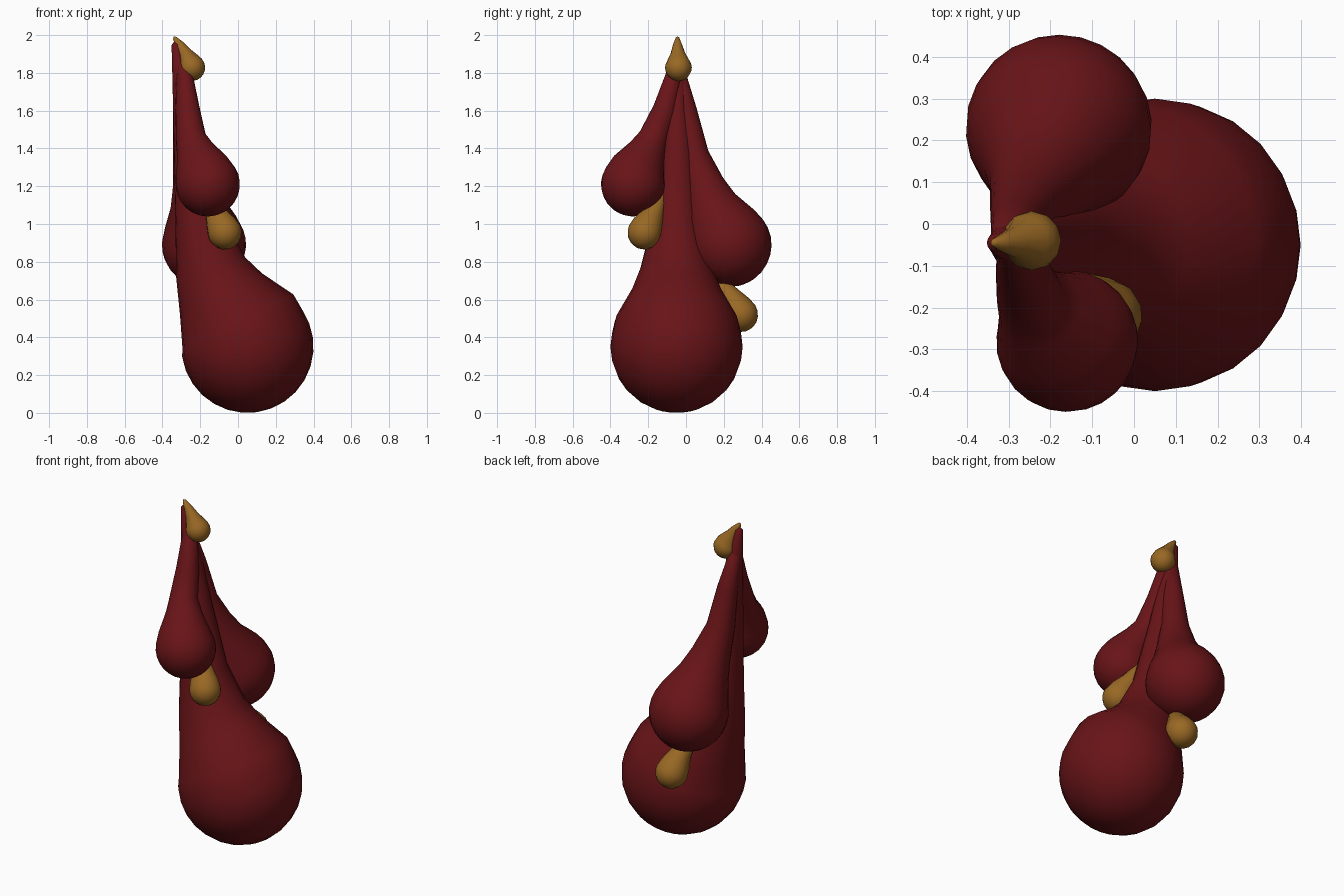
import bpy, bmesh, math
from mathutils import Vector

if "Cube" in bpy.data.objects:
    bpy.data.objects.remove(bpy.data.objects["Cube"])

def material(name, rgb):
    m = bpy.data.materials.new(name)
    m.diffuse_color = (*rgb, 1)
    m.use_nodes = True
    m.node_tree.nodes["Principled BSDF"].inputs["Base Color"].default_value = m.diffuse_color
    return m

RED = material("dark_red", (0.14, 0.007, 0.009))
GOLD = material("amber", (0.32, 0.14, 0.018))

def drop(name, centre, radius, neck, mat, sides=24, caps=7):
    """Hanging drop: a round bulb lofted into a thin neck of (x, y, z, r) stations."""
    c = Vector(centre)
    axis = (Vector(neck[0][:3]) - c).normalized()
    rings = []
    for i in range(1, caps + 2):
        a = -math.pi / 2 + i * (math.pi / 2) / caps
        rings.append((c + axis * radius * math.sin(a), radius * math.cos(a), axis))
    pts = [c] + [Vector(n[:3]) for n in neck]
    for i, n in enumerate(neck):
        nxt = pts[min(i + 2, len(pts) - 1)]
        rings.append((pts[i + 1], n[3], (nxt - pts[i]).normalized()))
    bm = bmesh.new()
    loops = []
    for p, r, t in rings:
        u = Vector((0, 1, 0)).cross(t).normalized()
        v = t.cross(u)
        loops.append([bm.verts.new(p + (u * math.cos(k * math.tau / sides)
                                        + v * math.sin(k * math.tau / sides)) * r)
                      for k in range(sides)])
    low = bm.verts.new(c - axis * radius)
    p, r, t = rings[-1]
    high = bm.verts.new(p + t * r)
    for k in range(sides):
        j = (k + 1) % sides
        for a, b in zip(loops, loops[1:]):
            bm.faces.new((a[k], a[j], b[j], b[k]))
        bm.faces.new((low, loops[0][j], loops[0][k]))
        bm.faces.new((high, loops[-1][k], loops[-1][j]))
    bmesh.ops.recalc_face_normals(bm, faces=bm.faces)
    for f in bm.faces:
        f.smooth = True
    me = bpy.data.meshes.new(name)
    bm.to_mesh(me)
    bm.free()
    me.materials.append(mat)
    ob = bpy.data.objects.new(name, me)
    bpy.context.collection.objects.link(ob)

# three red drops sharing one top
drop("large_drop", (0.05, -0.05, 0.35), 0.35,
     [(0.0, -0.05, 0.48, 0.328), (-0.09, -0.05, 0.63, 0.243), (-0.145, -0.05, 0.77, 0.19),
      (-0.20, -0.05, 1.0, 0.133), (-0.255, -0.048, 1.4, 0.085), (-0.30, -0.045, 1.75, 0.047),
      (-0.33, -0.045, 1.95, 0.022)], RED)
drop("back_drop", (-0.18, 0.23, 0.89), 0.223,
     [(-0.195, 0.185, 0.99, 0.197), (-0.215, 0.13, 1.1, 0.145), (-0.235, 0.09, 1.21, 0.112),
      (-0.265, 0.04, 1.37, 0.08), (-0.285, 0.0, 1.6, 0.058), (-0.31, -0.035, 1.8, 0.033)], RED)
drop("front_drop", (-0.16, -0.28, 1.21), 0.17,
     [(-0.19, -0.25, 1.30, 0.145), (-0.225, -0.205, 1.385, 0.103), (-0.25, -0.17, 1.46, 0.08),
      (-0.267, -0.11, 1.61, 0.064), (-0.285, -0.06, 1.8, 0.043), (-0.31, -0.05, 1.85, 0.02)], RED)

# three amber beads
drop("top_bead", (-0.245, -0.04, 1.828), 0.071,
     [(-0.26, -0.041, 1.862, 0.06), (-0.283, -0.043, 1.905, 0.038), (-0.31, -0.045, 1.95, 0.024),
      (-0.335, -0.045, 1.985, 0.01)], GOLD, 12, 5)
drop("front_bead", (-0.07, -0.22, 0.955), 0.09,
     [(-0.09, -0.20, 1.0, 0.08), (-0.12, -0.17, 1.06, 0.055), (-0.17, -0.12, 1.17, 0.025)],
     GOLD, 14, 5)
drop("back_bead", (-0.105, 0.29, 0.52), 0.092,
     [(-0.115, 0.262, 0.565, 0.082), (-0.13, 0.22, 0.63, 0.056), (-0.17, 0.14, 0.74, 0.025)],
     GOLD, 14, 5)
